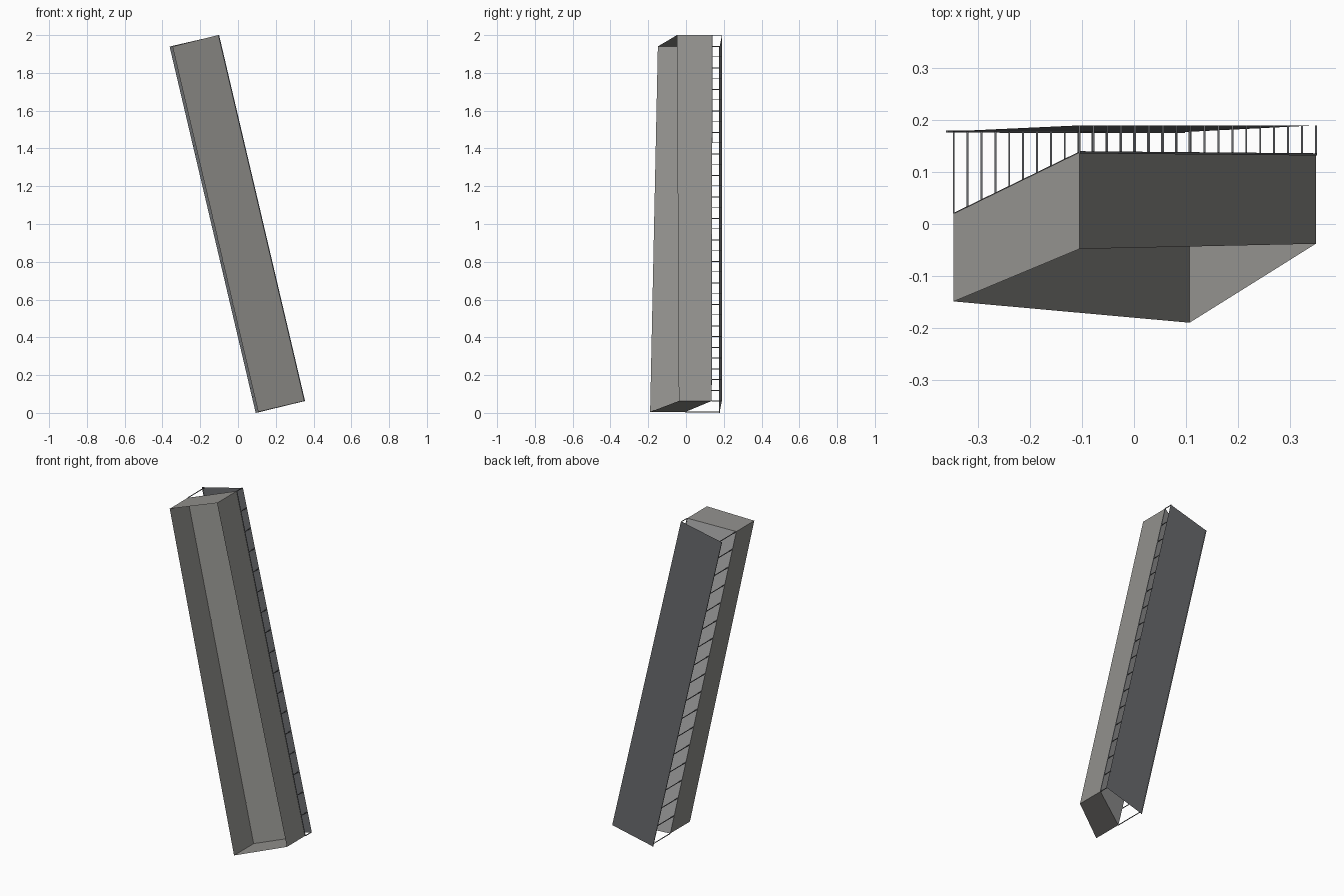
import bpy
from mathutils import Vector as V

if "Cube" in bpy.data.objects:
    bpy.data.objects.remove(bpy.data.objects["Cube"])


def material(name, colour):
    m = bpy.data.materials.new(name)
    m.diffuse_color = (*colour, 1)
    m.use_nodes = True
    m.node_tree.nodes["Principled BSDF"].inputs["Base Color"].default_value = m.diffuse_color
    return m


grey = material("warm_grey", (.285, .28, .265))
dark = material("dark_plate", (.145, .15, .16))
pale = material("pale_liner", (1, 1, 1))


def mesh(name, verts, faces, mat):
    me = bpy.data.meshes.new(name)
    me.from_pydata([tuple(v) for v in verts], [], faces)
    me.update()
    me.materials.append(mat)
    ob = bpy.data.objects.new(name, me)
    bpy.context.collection.objects.link(ob)
    return ob


def bars(name, segments, r, mat):
    """Square bars along the given start/end pairs, joined in one object."""
    verts, faces = [], []
    for a, b in segments:
        d = (b - a).normalized()
        u = d.orthogonal().normalized()
        w = d.cross(u)
        n = len(verts)
        for p in (a, b):
            verts += [p + u * r, p + w * r, p - u * r, p - w * r]
        faces += [(n + i, n + (i + 1) % 4, n + 4 + (i + 1) % 4, n + 4 + i) for i in range(4)]
        faces += [(n + 3, n + 2, n + 1, n), (n + 4, n + 5, n + 6, n + 7)]
    return mesh(name, verts, faces, mat)


# Corner order: top left, top right, bottom right, bottom left
front = [V((-.347, -.149, 1.94)), V((-.105, -.048, 2.0)), V((.35, -.038, .063)), V((.107, -.19, .005))]
back = [V((-.347, .02, 1.94)), V((-.105, .138, 2.0)), V((.35, .134, .063)), V((.107, -.005, .005))]
plate = [V((-.36, .178, 1.94)), V((-.10, .19, 2.0)), V((.355, .19, .063)), V((.096, .177, 0))]

# Leaning tray, open at the front
mesh("open_tray", front + back,
     [(i, (i + 1) % 4, (i + 1) % 4 + 4, i + 4) for i in range(4)] + [(4, 5, 6, 7)], grey)

# Pale liner sheet on the rear of the tray
mesh("rear_liner", [p + V((0, .0015, 0)) for p in back], [(0, 1, 2, 3)], pale)

# Thin plate standing off behind the tray
mesh("back_plate", plate, [(0, 3, 2, 1)], dark)

# Stand-off pins along both long edges
COUNT = 18
pins = []
for top, bottom in ((0, 3), (1, 2)):
    for i in range(COUNT):
        t = i / (COUNT - 1)
        a = back[top].lerp(back[bottom], t)
        b = plate[top].lerp(plate[bottom], t)
        pins.append((a, V((a.x, b.y, a.z))))
bars("standoff_pins", pins, .0025, dark)

# Slim rails on the plate edge and on the tray edge
bars("edge_rails", [(plate[0], plate[3]), (back[1], back[2])], .003, dark)
